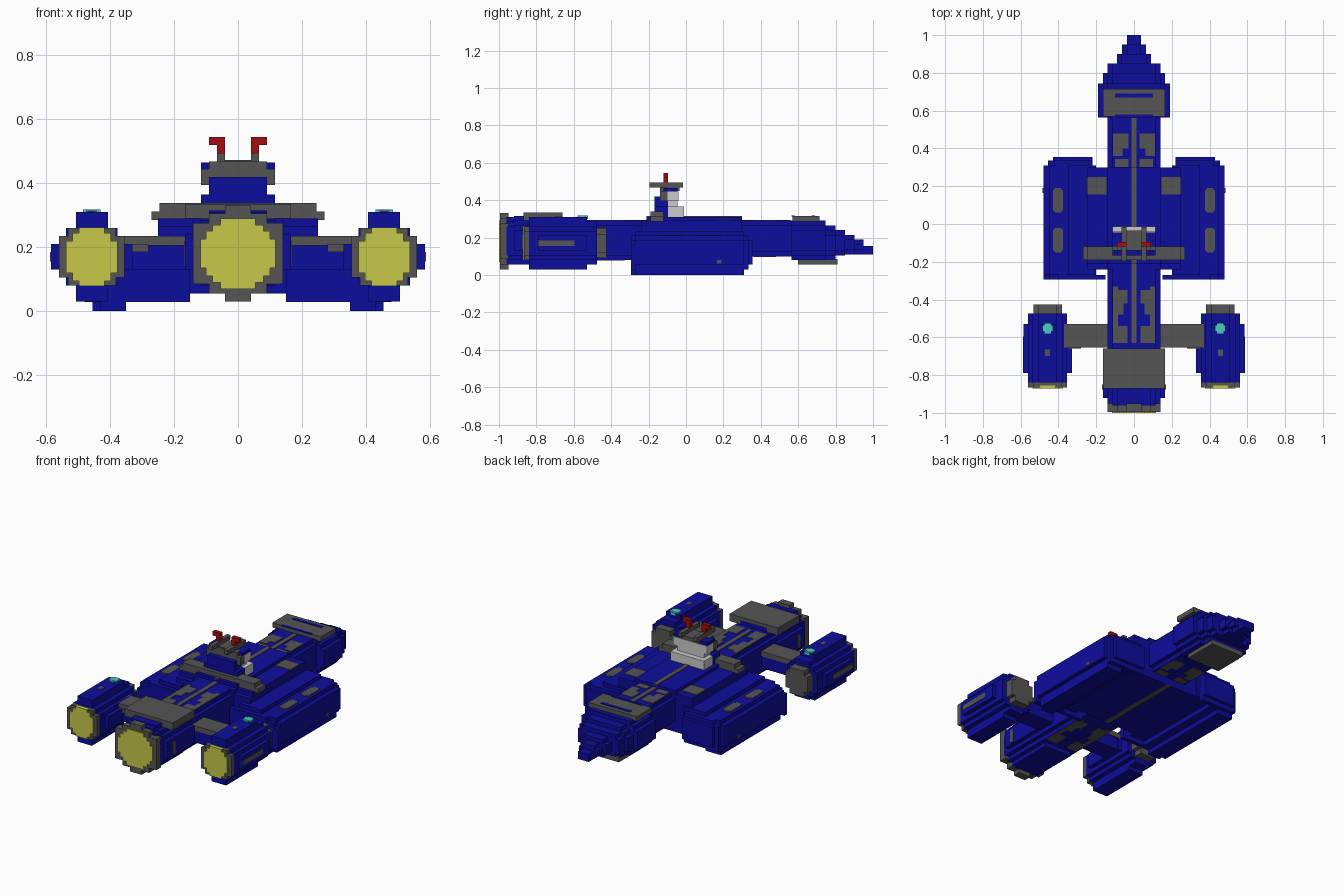
import bpy, bmesh

cube = bpy.data.objects.get("Cube")
if cube:
    bpy.data.objects.remove(cube, do_unlink=True)


def material(name, r, g, b):
    m = bpy.data.materials.new(name)
    m.use_nodes = True
    m.diffuse_color = (r, g, b, 1)
    m.node_tree.nodes["Principled BSDF"].inputs["Base Color"].default_value = (r, g, b, 1)
    return m


BLUE = material("deep_blue", 0.004, 0.004, 0.34)
GRAY = material("dark_gray", 0.09, 0.09, 0.09)
YELLOW = material("engine_yellow", 0.58, 0.58, 0.07)
RED = material("signal_red", 0.36, 0.004, 0.005)
CYAN = material("beacon_cyan", 0.07, 0.6, 0.53)
WHITE = material("bridge_white", 0.6, 0.6, 0.6)


def part(name, mat, prisms, mirror=False):
    """Each prism is (rows, y0, y1); rows are stacked (z0, z1, x0, x1) steps of its outline."""
    bm = bmesh.new()
    for rows, y0, y1 in prisms:
        pts = []
        for z0, z1, x0, x1 in rows:
            pts += [(x1, z0), (x1, z1)]
        for z0, z1, x0, x1 in reversed(rows):
            pts += [(x0, z1), (x0, z0)]
        pts = [p for i, p in enumerate(pts) if p != pts[i - 1]]
        a = [bm.verts.new((x, y0, z)) for x, z in pts]
        b = [bm.verts.new((x, y1, z)) for x, z in pts]
        bm.faces.new(a)
        bm.faces.new(b[::-1])
        for i in range(len(a)):
            bm.faces.new((a[i - 1], b[i - 1], b[i], a[i]))
    bmesh.ops.recalc_face_normals(bm, faces=bm.faces)
    me = bpy.data.meshes.new(name)
    bm.to_mesh(me)
    bm.free()
    me.materials.append(mat)
    ob = bpy.data.objects.new(name, me)
    bpy.context.collection.objects.link(ob)
    if mirror:
        ob.modifiers.new("Mirror", "MIRROR").use_clip = False
    return ob


def box(x0, x1, y0, y1, z0, z1):
    return ([(z0, z1, x0, x1)], y0, y1)


def disc(cx, cz, steps):
    """Blocky round outline from (height, half width) steps going outward."""
    rows, last = [], 0
    for dz, hw in steps:
        if not rows:
            rows = [(cz - dz, cz + dz, cx - hw, cx + hw)]
        else:
            rows = [(cz - dz, cz - last, cx - hw, cx + hw)] + rows
            rows.append((cz + last, cz + dz, cx - hw, cx + hw))
        last = dz
    return rows


def cut(hw, z0, z1, n, step=0.025):
    """Block outline with n stair steps at each corner."""
    cz, hz = (z0 + z1) / 2, (z1 - z0) / 2
    return disc(0, cz, [(hz - step * (n - i), hw - step * i) for i in range(n + 1)])


# Nose, tapering in blocks to the tip
part("nose", BLUE, [
    (cut(0.19, 0.08, 0.29, 2), 0.565, 0.745), (cut(0.165, 0.08, 0.265, 2), 0.745, 0.80),
    (cut(0.14, 0.105, 0.24, 1), 0.80, 0.85), (cut(0.09, 0.11, 0.215, 1), 0.85, 0.90),
    (cut(0.063, 0.11, 0.19, 1), 0.90, 0.95), (cut(0.037, 0.11, 0.155, 0), 0.95, 1.0)])
part("nose_top_plate", GRAY, [box(-0.165, 0.165, 0.57, 0.715, 0.285, 0.315)])
part("nose_plate_slots", BLUE, [box(-0.10, 0.10, 0.67, 0.69, 0.312, 0.318),
                                box(-0.10, 0.10, 0.565, 0.58, 0.312, 0.318)])
part("nose_belly_plate", GRAY, [box(-0.11, 0.11, 0.60, 0.81, 0.055, 0.085)])

# Neck, central hull and rear spine
part("neck", BLUE, [(cut(0.14, 0.10, 0.29, 1), 0.30, 0.565)])
part("central_hull", BLUE, [
    ([(0.055, 0.29, -0.25, 0.25), (0.29, 0.31, -0.14, 0.14)], -0.21, 0.30),
    ([(0.055, 0.265, -0.25, 0.25), (0.265, 0.29, -0.14, 0.14)], -0.24, -0.21)])
part("spine", BLUE, [(cut(0.14, 0.08, 0.29, 1), -0.66, -0.24)])

# Side pods with stair-stepped ends
pod = [(0, 0.028, 0.35, 0.455), (0.028, 0.055, 0.30, 0.455), (0.055, 0.185, 0.20, 0.48),
       (0.185, 0.21, 0.20, 0.45), (0.21, 0.235, 0.20, 0.35)]
part("side_pods", BLUE, [
    (pod, -0.27, 0.31),
    ([(0, 0.028, 0.35, 0.43), (0.028, 0.16, 0.15, 0.48), (0.16, 0.185, 0.15, 0.45),
      (0.185, 0.21, 0.15, 0.40)], -0.295, -0.27),
    ([(0.028, 0.185, 0.22, 0.455), (0.185, 0.21, 0.22, 0.42)], 0.31, 0.335),
    ([(0.055, 0.185, 0.22, 0.43)], 0.335, 0.355)], True)
part("pod_panels", GRAY, [box(0.375, 0.43, a, a + 0.11, 0.205, 0.214) for a in (-0.14, 0.07)]
     + [box(0.385, 0.42, a - 0.01, a + 0.12, 0.205, 0.213) for a in (-0.14, 0.07)], True)
part("pod_side_vents", GRAY, [box(0.45, 0.484, 0.165, 0.19, 0.06, 0.08)], True)
part("hull_panels", GRAY, [box(0.145, 0.248, 0.155, 0.25, 0.28, 0.294)], True)

# Centre strips and panels on spine and neck, repeated underneath
part("centre_strips", GRAY, [
    box(-0.014, 0.014, -0.63, -0.21, 0.285, 0.295), box(-0.014, 0.014, -0.21, 0.30, 0.305, 0.314),
    box(-0.014, 0.014, 0.30, 0.56, 0.285, 0.295), box(-0.014, 0.014, -0.24, 0.30, 0.05, 0.06)])
panels = []
for z in (0.288, 0.078):
    panels += [box(0.035, 0.085, -0.42, -0.35, z, z + 0.005), box(0.085, 0.112, -0.54, -0.33, z, z + 0.005),
               box(0.055, 0.085, -0.48, -0.42, z, z + 0.005), box(0.035, 0.112, -0.63, -0.54, z, z + 0.005)]
for z in (0.288, 0.097):
    panels += [box(0.03, 0.11, 0.40, 0.48, z, z + 0.005), box(0.06, 0.11, 0.36, 0.40, z, z + 0.005),
               box(0.03, 0.10, 0.302, 0.345, z, z + 0.005)]
part("deck_panels", GRAY, panels, True)

# Main engine
part("main_engine", BLUE, [
    (cut(0.165, 0.055, 0.315, 3), -0.92, -0.66), (cut(0.14, 0.055, 0.31, 2), -0.96, -0.92)])
part("main_engine_plate", GRAY, [box(-0.165, 0.165, -0.87, -0.66, 0.29, 0.335)])
part("main_engine_ring", GRAY, [(disc(0, 0.18, [(0.095, 0.14), (0.125, 0.09), (0.15, 0.04)]), -0.995, -0.95)])
part("main_engine_glow", YELLOW, [(disc(0, 0.18, [(0.045, 0.117), (0.07, 0.10), (0.09, 0.08), (0.11, 0.055)]),
                                   -1.0, -0.98)])
part("main_engine_vents", GRAY, [box(0.15, 0.169, -0.875, -0.85, 0.14, 0.22)], True)

# Struts to the side engines
part("struts", BLUE, [box(0.13, 0.37, -0.65, -0.535, 0.13, 0.21)], True)
part("strut_covers", GRAY, [box(0.13, 0.37, -0.655, -0.53, 0.205, 0.235),
                            box(0.28, 0.35, -0.66, -0.55, 0.185, 0.21)], True)

# Side engines
cx, cz = 0.457, 0.17
full = [(0.04, 0.128), (0.065, 0.103), (0.09, 0.08), (0.14, 0.05)]
mid = [(0.065, 0.103), (0.09, 0.08), (0.115, 0.05)]
part("side_engines", BLUE, [
    (disc(cx, cz, full), -0.79, -0.53), (disc(cx, cz, mid[:2] + [(0.14, 0.05)]), -0.84, -0.79),
    (disc(cx, cz, mid), -0.53, -0.475)], True)
part("side_engine_caps", GRAY, [(disc(cx, cz, [(0.05, 0.075), (0.08, 0.05)]), -0.475, -0.425)], True)
part("side_engine_rings", GRAY, [(disc(cx, cz, [(0.065, 0.103), (0.09, 0.075)]), -0.865, -0.84)], True)
part("side_engine_glows", YELLOW, [(disc(cx, cz, [(0.05, 0.08), (0.075, 0.06), (0.091, 0.04)]),
                                    -0.872, -0.855)], True)
part("side_engine_stripes", GRAY, [box(0.58, 0.588, -0.79, -0.595, 0.155, 0.185)], True)
part("side_engine_hatches", GRAY, [box(0.445, 0.47, -0.70, -0.665, 0.305, 0.313)], True)
part("beacons", CYAN, [box(0.43, 0.484, -0.57, -0.535, 0.30, 0.318),
                       box(0.44, 0.474, -0.58, -0.525, 0.30, 0.317)], True)

# Bridge tower
part("bridge_wings", GRAY, [
    ([(0.285, 0.312, -0.27, 0.27), (0.312, 0.338, -0.245, 0.245)], -0.19, -0.12)])
part("bridge_tower", BLUE, [
    ([(0.30, 0.365, -0.115, 0.115), (0.365, 0.42, -0.09, 0.09)], -0.168, -0.095),
    box(-0.115, 0.115, -0.12, -0.045, 0.445, 0.465)])
part("bridge_collar", GRAY, [
    box(-0.115, -0.09, -0.14, -0.10, 0.395, 0.445), box(0.09, 0.115, -0.14, -0.10, 0.395, 0.445),
    box(-0.09, 0.09, -0.14, -0.10, 0.42, 0.468), box(-0.065, 0.065, -0.135, -0.035, 0.45, 0.472)])
part("bridge_windows", WHITE, [
    box(-0.115, 0.115, -0.12, -0.04, 0.395, 0.446), box(-0.09, 0.09, -0.11, -0.045, 0.36, 0.395),
    box(-0.115, 0.115, -0.095, -0.012, 0.305, 0.365)])
part("antenna_rails", GRAY, [box(0.04, 0.065, -0.195, -0.015, 0.468, 0.495)], True)
part("antennas", RED, [
    ([(0.495, 0.52, 0.04, 0.065), (0.52, 0.545, 0.04, 0.09)], -0.12, -0.095)], True)
